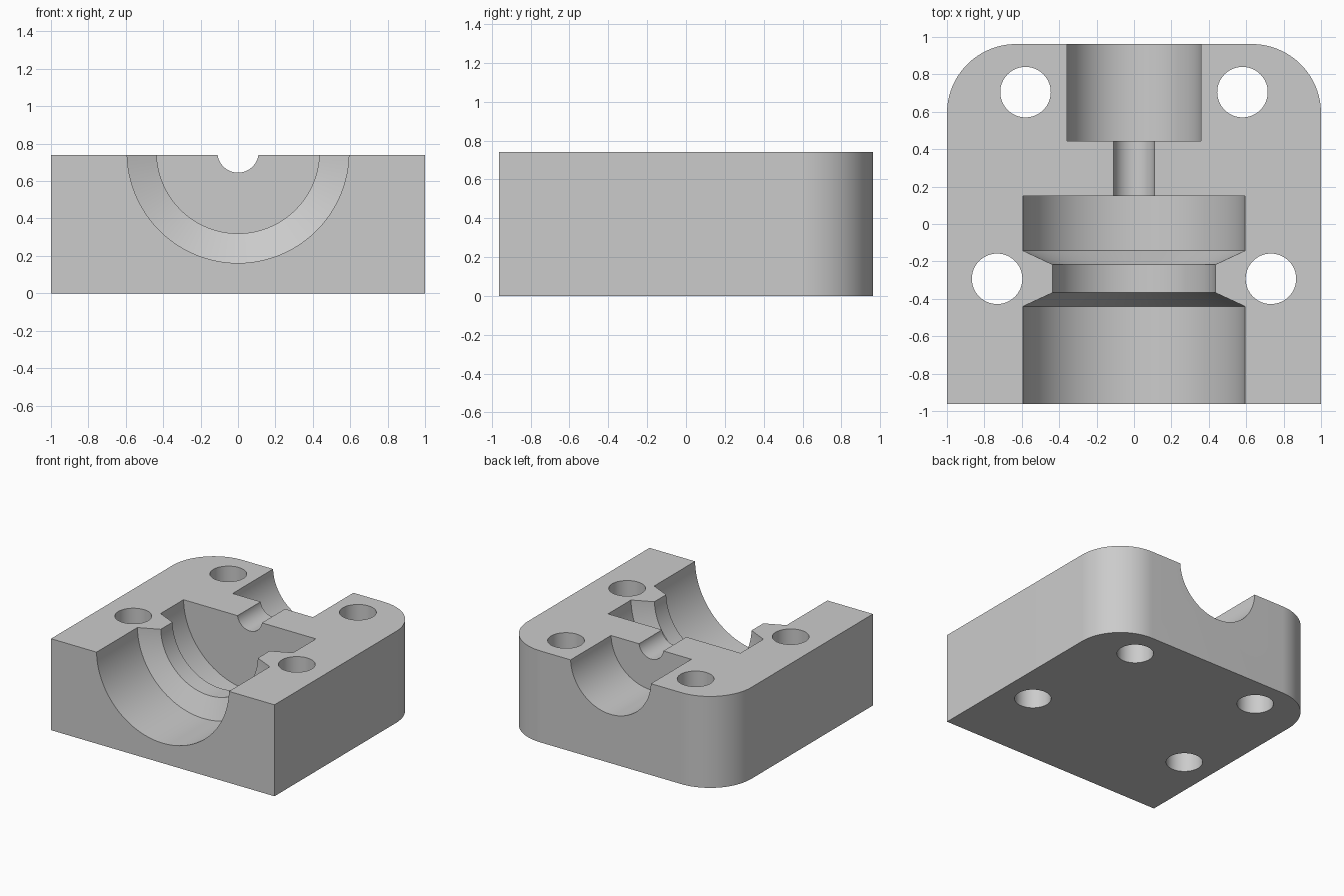
import bpy, bmesh
from math import sin, cos, pi, radians
from mathutils import Matrix

if "Cube" in bpy.data.objects:
    bpy.data.objects.remove(bpy.data.objects["Cube"])

W, D, H = 1.0, 0.962, 0.74      # half width, half depth, height
CORNER = 0.37                   # rear corner radius
AXIS_Z = H + 0.015              # height of the bore axis

grey = bpy.data.materials.new("plain_grey")
grey.use_nodes = True
colour = (0.6, 0.6, 0.6, 1)
grey.diffuse_color = colour
grey.node_tree.nodes["Principled BSDF"].inputs["Base Color"].default_value = colour


def make_object(name, bm):
    bmesh.ops.recalc_face_normals(bm, faces=bm.faces)
    mesh = bpy.data.meshes.new(name)
    bm.to_mesh(mesh)
    bm.free()
    mesh.materials.append(grey)
    obj = bpy.data.objects.new(name, mesh)
    bpy.context.collection.objects.link(obj)
    return obj


# Block: square front corners, rounded rear corners
steps = 24
arc = [(W - CORNER + CORNER * cos(a), D - CORNER + CORNER * sin(a))
       for a in (pi / 2 * i / steps for i in range(steps + 1))]
outline = [(W, -D)] + arc + [(-x, y) for x, y in reversed(arc)] + [(-W, -D)]
bm = bmesh.new()
base = bm.faces.new([bm.verts.new((x, y, 0)) for x, y in outline])
top = bmesh.ops.extrude_face_region(bm, geom=[base])["geom"]
bmesh.ops.translate(bm, vec=(0, 0, H),
                    verts=[v for v in top if isinstance(v, bmesh.types.BMVert)])
block = make_object("half_housing_block", bm)

# Stepped bore: (y, radius) profile turned around the long axis
profile = [(-1.1, 0.593), (-0.44, 0.593), (-0.367, 0.435), (-0.217, 0.435),
           (-0.143, 0.593), (0.15, 0.593), (0.15, 0.11), (0.445, 0.11),
           (0.445, 0.36), (1.1, 0.36)]
SEG = 96
bm = bmesh.new()
rings = [[bm.verts.new((r * cos(2 * pi * i / SEG), y, AXIS_Z + r * sin(2 * pi * i / SEG)))
          for i in range(SEG)] for y, r in profile]
for a, b in zip(rings, rings[1:]):
    for i in range(SEG):
        j = (i + 1) % SEG
        bm.faces.new((a[i], a[j], b[j], b[i]))
bm.faces.new(rings[0])
bm.faces.new(rings[-1])
bore = make_object("bore_cutter", bm)

# Four bolt holes, mirrored left and right
bm = bmesh.new()
for x, y in ((0.58, 0.705), (0.732, -0.293)):
    for side in (-1, 1):
        bmesh.ops.create_cone(bm, cap_ends=True, segments=64, radius1=0.135,
                              radius2=0.135, depth=2,
                              matrix=Matrix.Translation((side * x, y, H / 2)))
holes = make_object("bolt_hole_cutter", bm)

# Cut the block, then drop the cutters
bpy.context.view_layer.objects.active = block
block.select_set(True)
for cutter in (bore, holes):
    mod = block.modifiers.new("cut", "BOOLEAN")
    mod.operation = "DIFFERENCE"
    mod.solver = "EXACT"
    mod.object = cutter
    cutter.hide_render = True
    bpy.ops.object.modifier_apply(modifier=mod.name)
    bpy.data.objects.remove(cutter)

bpy.ops.object.shade_smooth_by_angle(angle=radians(20))
